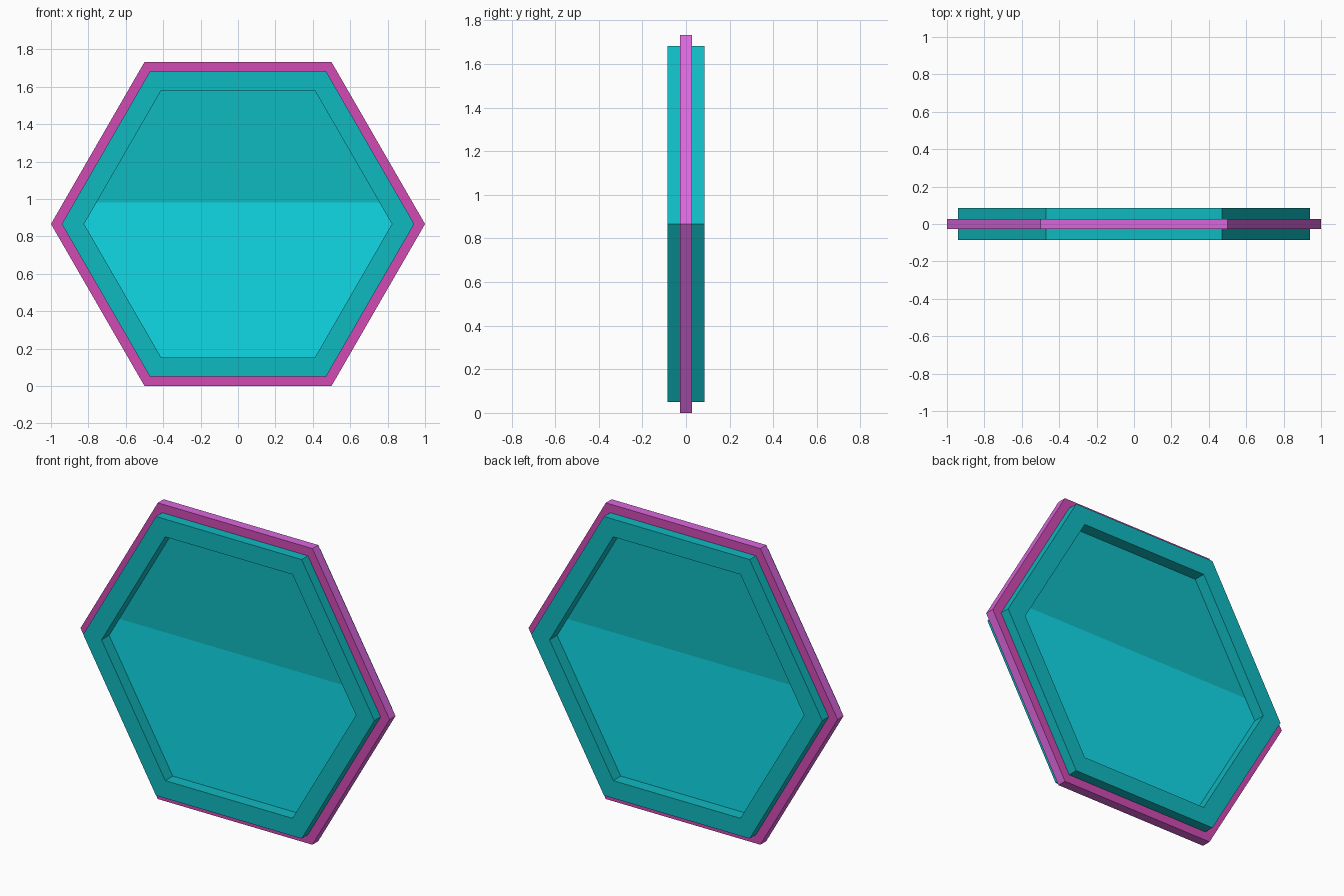
import bpy
import bmesh
from math import cos, sin, radians
from mathutils import Vector

old = bpy.data.objects.get("Cube")
if old:
    bpy.data.objects.remove(old, do_unlink=True)

CENTER_Z = 0.866
SPLIT_Z = 0.98


def make_material(name, rgb):
    """Flat colour given as 0-255 sRGB, stored as linear."""
    linear = [((c / 255 + 0.055) / 1.055) ** 2.4 for c in rgb]
    mat = bpy.data.materials.new(name)
    mat.use_nodes = True
    mat.diffuse_color = (*linear, 1)
    mat.node_tree.nodes["Principled BSDF"].inputs["Base Color"].default_value = (*linear, 1)
    return mat


teal = make_material("teal", (15, 186, 193))
light_teal = make_material("light_teal", (16, 219, 232))
magenta = make_material("magenta", (209, 75, 180))
lilac = make_material("lilac", (217, 103, 220))


def hexagon(bm, radius, y):
    return [bm.verts.new((radius * cos(radians(60 * i)), y,
                          CENTER_Z + radius * sin(radians(60 * i)))) for i in range(6)]


def bridge(bm, a, b):
    for i in range(6):
        j = (i + 1) % 6
        bm.faces.new((a[i], a[j], b[j], b[i]))


def finish(bm, name, materials, rule):
    bmesh.ops.recalc_face_normals(bm, faces=bm.faces)
    for face in bm.faces:
        face.material_index = rule(face)
    mesh = bpy.data.meshes.new(name)
    bm.to_mesh(mesh)
    bm.free()
    for mat in materials:
        mesh.materials.append(mat)
    obj = bpy.data.objects.new(name, mesh)
    bpy.context.collection.objects.link(obj)
    return obj


def hex_ring(name, outer, inner, half_depth, materials, rule):
    bm = bmesh.new()
    loops = [hexagon(bm, r, y) for r, y in ((outer, -half_depth), (outer, half_depth),
                                            (inner, half_depth), (inner, -half_depth))]
    for k in range(4):
        bridge(bm, loops[k], loops[(k + 1) % 4])
    return finish(bm, name, materials, rule)


# Thin outer band: magenta flats, lilac edge
hex_ring("outer_band", 1.0, 0.93, 0.027, [magenta, lilac],
         lambda f: 0 if abs(f.normal.y) > 0.5 else 1)

# Thick raised frame
hex_ring("frame", 0.942, 0.823, 0.085, [teal], lambda f: 0)

# Recessed panel, split into two tones by height
bm = bmesh.new()
front, back = hexagon(bm, 0.83, -0.015), hexagon(bm, 0.83, 0.015)
bridge(bm, front, back)
bm.faces.new(front)
bm.faces.new(back)
bmesh.ops.bisect_plane(bm, geom=bm.verts[:] + bm.edges[:] + bm.faces[:],
                       plane_co=Vector((0, 0, SPLIT_Z)), plane_no=Vector((0, 0, 1)))
finish(bm, "panel", [light_teal, teal],
       lambda f: int(f.calc_center_median().z > SPLIT_Z))
